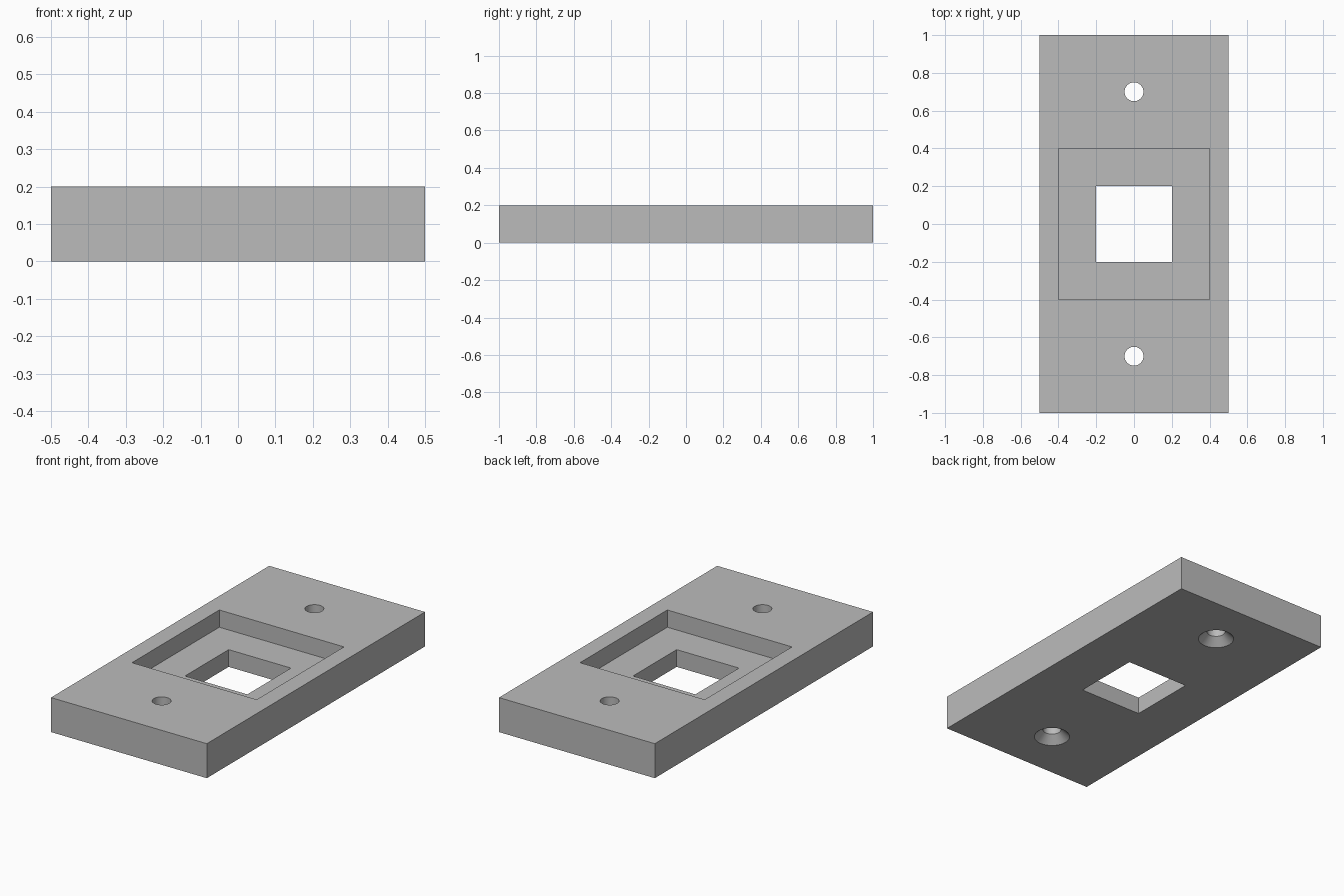
import bpy, bmesh
from mathutils import Matrix

cube = bpy.data.objects.get("Cube")
if cube:
    bpy.data.objects.remove(cube, do_unlink=True)

THICK, POCKET_FLOOR, SINK = 0.2, 0.1, 0.045

grey = bpy.data.materials.new("plain_grey")
grey.use_nodes = True
colour = (0.5, 0.5, 0.5, 1)
grey.diffuse_color = colour
grey.node_tree.nodes["Principled BSDF"].inputs["Base Color"].default_value = colour


def finish(name, bm):
    mesh = bpy.data.meshes.new(name)
    bm.to_mesh(mesh)
    bm.free()
    obj = bpy.data.objects.new(name, mesh)
    bpy.context.collection.objects.link(obj)
    mesh.materials.append(grey)
    return obj


def block(name, width, depth, low, high):
    bm = bmesh.new()
    place = Matrix.Translation((0, 0, (low + high) / 2))
    bmesh.ops.create_cube(bm, size=1, matrix=place @ Matrix.Diagonal((width, depth, high - low, 1)))
    return finish(name, bm)


def screw_cutter(name, y, hole=0.05, head=0.097, over=0.05, sides=32):
    # Straight shank with a cone that widens through the underside
    bm = bmesh.new()
    slope = (head - hole) / SINK
    rings = []
    for r, z in ((head + slope * over, -over), (hole, SINK), (hole, THICK + over)):
        ring = bmesh.ops.create_circle(bm, segments=sides, radius=r,
                                       matrix=Matrix.Translation((0, y, z)))["verts"]
        rings.append(ring)
    for a, b in zip(rings, rings[1:]):
        for i in range(sides):
            j = (i + 1) % sides
            bm.faces.new((a[i], a[j], b[j], b[i]))
    bm.faces.new(rings[0])
    bm.faces.new(rings[-1])
    bmesh.ops.recalc_face_normals(bm, faces=bm.faces)
    return finish(name, bm)


# Plate body
plate = block("plate", 1, 2, 0, THICK)

# Square pocket, square through opening and two countersunk screw holes
cutters = [
    block("pocket_cutter", 0.8, 0.8, POCKET_FLOOR, THICK + 0.1),
    block("opening_cutter", 0.4, 0.4, -0.1, THICK + 0.2),
    screw_cutter("front_screw_cutter", -0.7),
    screw_cutter("back_screw_cutter", 0.7),
]
for cutter in cutters:
    cut = plate.modifiers.new(cutter.name, "BOOLEAN")
    cut.operation = "DIFFERENCE"
    cut.solver = "EXACT"
    cut.object = cutter

# Apply the cuts, then smooth the round walls only
bpy.ops.object.select_all(action="DESELECT")
plate.select_set(True)
bpy.context.view_layer.objects.active = plate
for cutter in cutters:
    bpy.ops.object.modifier_apply(modifier=cutter.name)
    bpy.data.objects.remove(cutter, do_unlink=True)
bpy.ops.object.shade_smooth_by_angle(angle=0.5)
